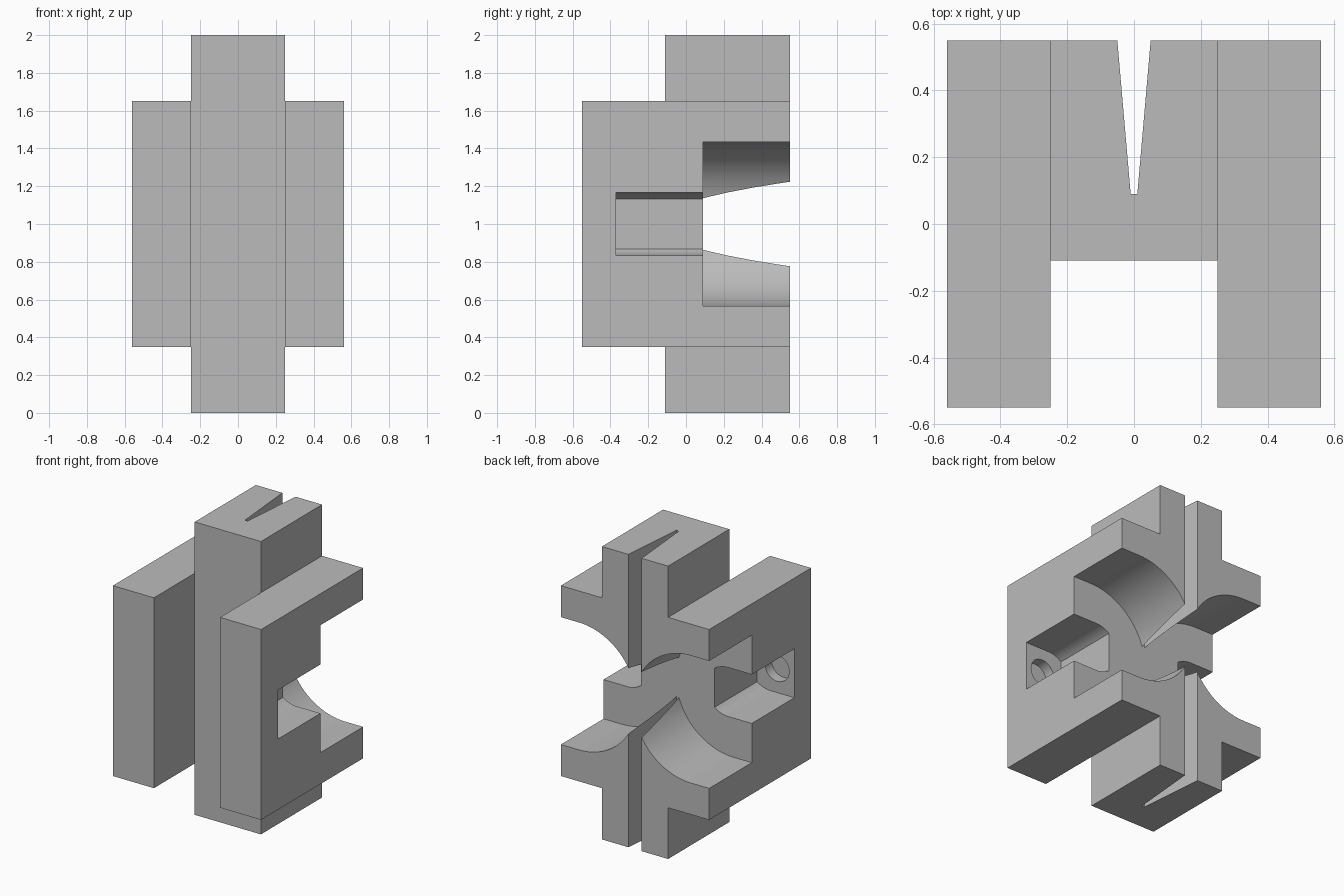
import bpy
import bmesh
from math import sin, cos, pi, radians, asin

if "Cube" in bpy.data.objects:
    bpy.data.objects.remove(bpy.data.objects["Cube"], do_unlink=True)

grey = bpy.data.materials.new("plain_grey")
grey.use_nodes = True
colour = (0.5, 0.5, 0.5, 1)
grey.diffuse_color = colour
grey.node_tree.nodes["Principled BSDF"].inputs["Base Color"].default_value = colour


def prism(name, outline, axis, start, end):
    """Extrude an outline: (x, y) pairs along z, or (x, z) pairs along y."""
    def place(a, b, t):
        return (a, b, t) if axis == "z" else (a, t, b)
    bm = bmesh.new()
    face = bm.faces.new([bm.verts.new(place(a, b, start)) for a, b in outline])
    grown = bmesh.ops.extrude_face_region(bm, geom=[face])["geom"]
    for v in grown:
        if isinstance(v, bmesh.types.BMVert):
            v.co[2 if axis == "z" else 1] = end
    bmesh.ops.recalc_face_normals(bm, faces=bm.faces[:])
    mesh = bpy.data.meshes.new(name)
    bm.to_mesh(mesh)
    bm.free()
    mesh.materials.append(grey)
    obj = bpy.data.objects.new(name, mesh)
    bpy.context.collection.objects.link(obj)
    return obj


def combine(body, tool, operation):
    """Apply a boolean and discard the tool."""
    tool.hide_render = True
    mod = body.modifiers.new(tool.name, "BOOLEAN")
    mod.operation, mod.solver, mod.object = operation, "EXACT", tool
    bpy.ops.object.select_all(action="DESELECT")
    bpy.context.view_layer.objects.active = body
    body.select_set(True)
    bpy.ops.object.modifier_apply(modifier=mod.name)
    bpy.data.objects.remove(tool, do_unlink=True)


def slot(side, centre, radius, spread, steps):
    """Slot section open at the outer side, with an arc at its inner end."""
    arc = [pi - spread + 2 * spread * i / steps for i in range(steps + 1)]
    if spread < pi / 2:
        raise ValueError("arc too short")
    points = [(centre + radius * cos(a), 1 + radius * sin(a)) for a in arc]
    return [(side * x, z) for x, z in points + [(0.7, 1 - radius), (0.7, 1 + radius)]]


# Spine with a tapered slit down its back
half_spine = [(0.01, 0.09), (0.05, 0.55), (0.25, 0.55), (0.25, -0.11)]
spine = half_spine + [(-x, y) for x, y in reversed(half_spine)]
body = prism("bracket_body", spine, "z", 0, 2)

# Side plates
for side in (1, -1):
    plate = [(side * x, y) for x, y in
             ((0.25, -0.55), (0.56, -0.55), (0.56, 0.55), (0.25, 0.55))]
    combine(body, prism("side_plate", plate, "z", 0.35, 1.65), "UNION")

for side in (1, -1):
    # Large rounded recess in the back
    combine(body, prism("recess_cutter", slot(side, 0.423, 0.435, pi / 2, 48),
                        "y", 0.09, 0.7), "DIFFERENCE")

    # Narrow pocket, flattened at its inner wall
    pocket = [(side * max(abs(x), 0.275), z)
              for x, z in slot(side, 0.38, 0.167, pi / 2, 48)]
    flat = asin(0.13 / 0.167)
    pocket = [p for i, p in enumerate(pocket)
              if i > 48 or abs(p[1] - 1) >= 0.167 * sin(flat)]
    combine(body, prism("pocket_cutter", pocket, "y", -0.37, 0.2), "DIFFERENCE")

    # Shallow round hole at the end of the pocket
    hole = [(side * (0.43 + 0.09 * cos(a)), 1 + 0.09 * sin(a))
            for a in (2 * pi * i / 40 for i in range(40))]
    combine(body, prism("hole_cutter", hole, "y", -0.44, -0.3), "DIFFERENCE")

bpy.ops.object.shade_smooth_by_angle(angle=radians(30))
